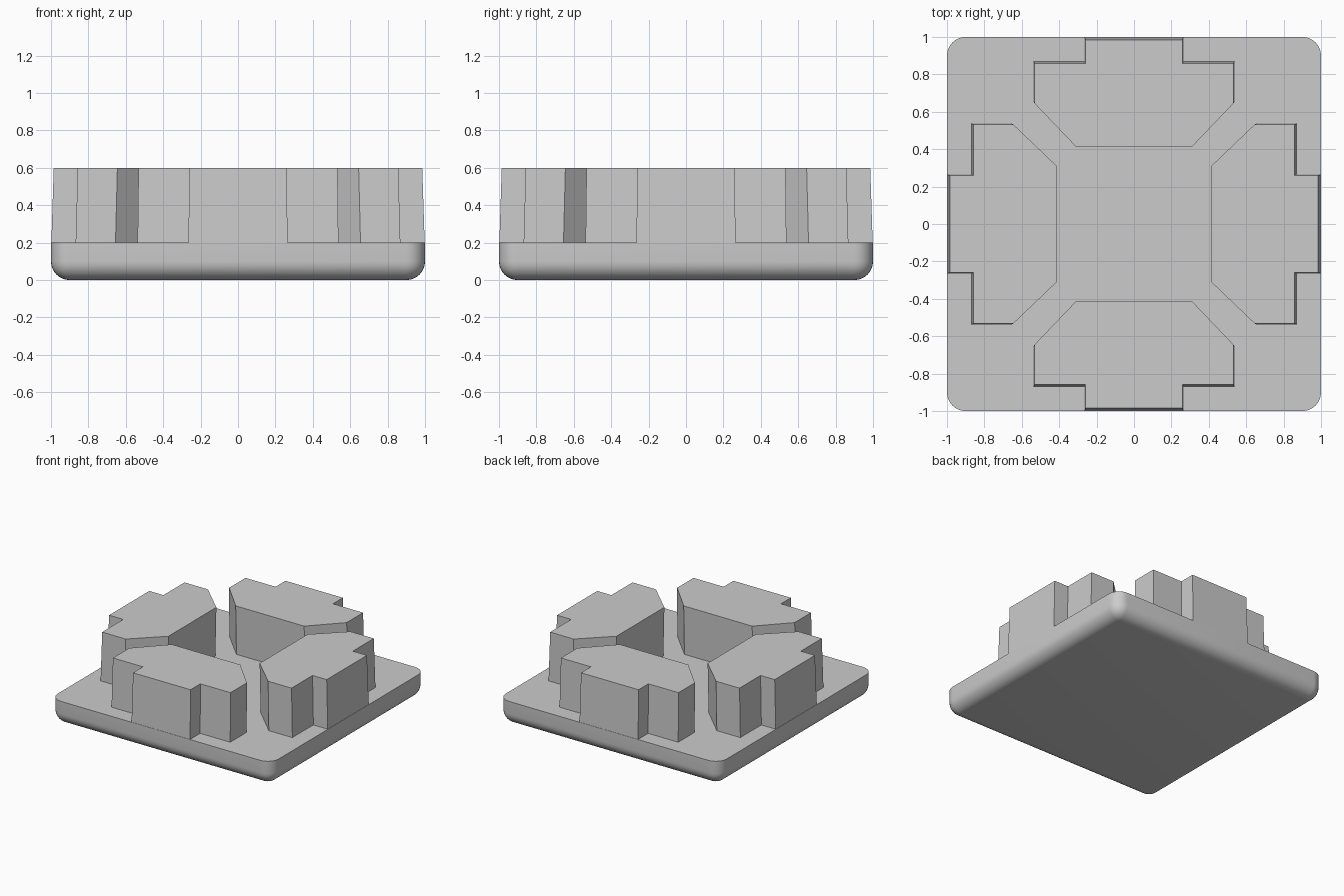
import bpy, bmesh, math
from mathutils import Matrix

if "Cube" in bpy.data.objects:
    bpy.data.objects.remove(bpy.data.objects["Cube"])

grey = bpy.data.materials.new("plain_grey")
grey.diffuse_color = (0.6, 0.6, 0.6, 1)
grey.use_nodes = True
grey.node_tree.nodes["Principled BSDF"].inputs["Base Color"].default_value = grey.diffuse_color


def finish(name, bm):
    bmesh.ops.recalc_face_normals(bm, faces=bm.faces)
    mesh = bpy.data.meshes.new(name)
    bm.to_mesh(mesh)
    bm.free()
    mesh.materials.append(grey)
    obj = bpy.data.objects.new(name, mesh)
    bpy.context.collection.objects.link(obj)
    bpy.context.view_layer.objects.active = obj
    bpy.ops.object.select_all(action='DESELECT')
    obj.select_set(True)
    bpy.ops.object.shade_smooth_by_angle(angle=math.radians(30))
    return obj


# Base plate: rounded corners and rounded underside, crisp top rim
bm = bmesh.new()
bmesh.ops.create_cube(bm, size=1, matrix=Matrix.Translation((0, 0, 0.1)) @ Matrix.Diagonal((2, 2, 0.2, 1)))
edges = [e for e in bm.edges if min(v.co.z for v in e.verts) < 0.01]
bmesh.ops.bevel(bm, geom=edges, offset=0.1, segments=8, profile=0.5, affect='EDGES')
finish("base_plate", bm)

# Half outlines of one block (x, y), from outer tab to inner face
BOTTOM = [(0.265, 0.998), (0.265, 0.868), (0.537, 0.868), (0.537, 0.655), (0.31, 0.422)]
TOP = [(0.26, 0.985), (0.26, 0.857), (0.532, 0.857), (0.532, 0.645), (0.31, 0.413)]


def block(name, angle):
    bm = bmesh.new()
    rings = []
    for half, z in ((BOTTOM, 0.2), (TOP, 0.6)):
        outline = half + [(-x, y) for x, y in reversed(half)]
        rings.append([bm.verts.new((x, y, z)) for x, y in outline])
    low, high = rings
    bm.faces.new(low)
    bm.faces.new(high)
    n = len(low)
    for i in range(n):
        j = (i + 1) % n
        bm.faces.new((low[i], low[j], high[j], high[i]))
    bmesh.ops.rotate(bm, verts=bm.verts, matrix=Matrix.Rotation(angle, 3, 'Z'))
    finish(name, bm)


# Four stepped blocks, one along each side
for i, side in enumerate(("back", "left", "front", "right")):
    block(side + "_block", i * math.pi / 2)
